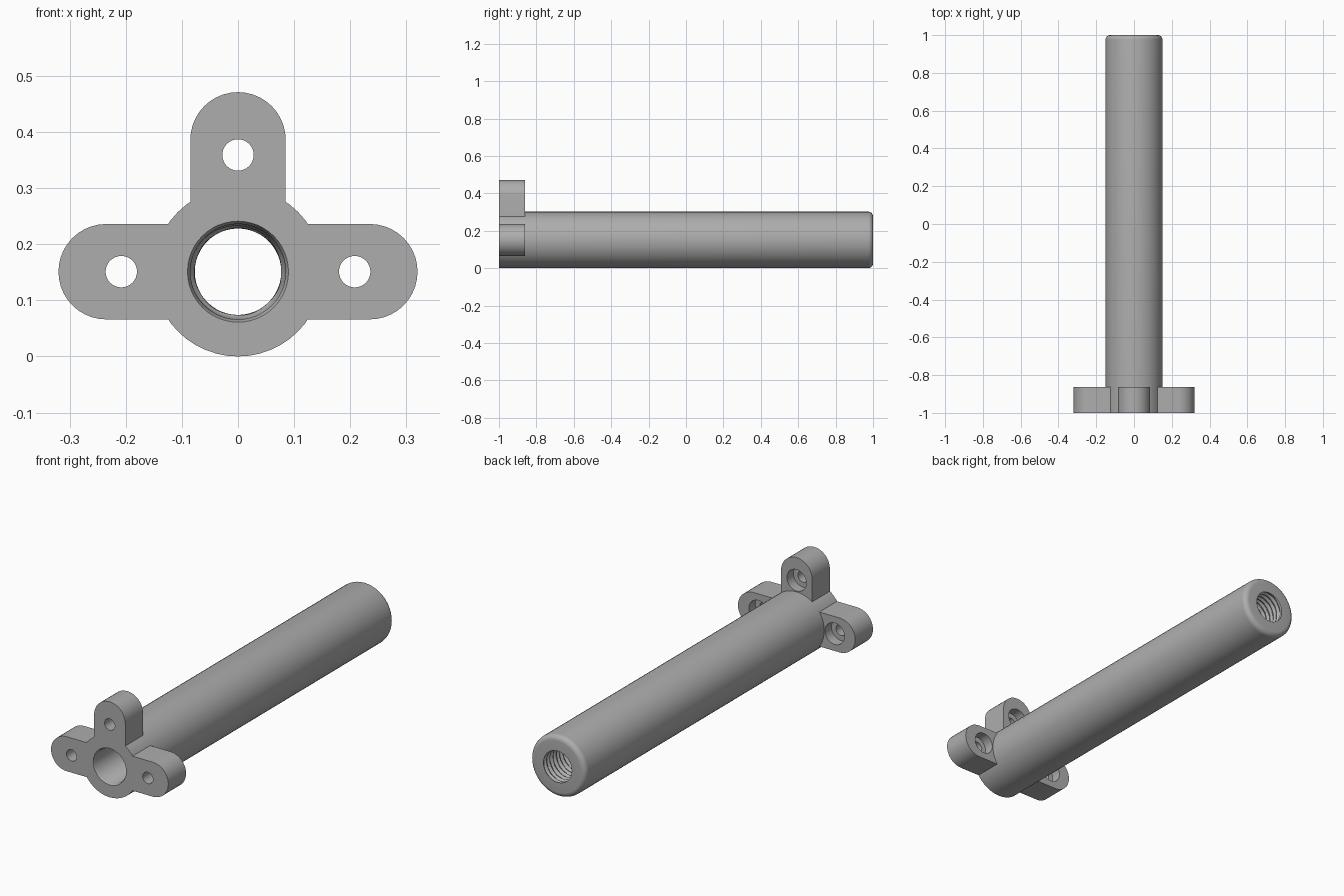
import bpy, bmesh, math
from mathutils import Vector, Matrix

cube = bpy.data.objects.get("Cube")
if cube:
    bpy.data.objects.remove(cube, do_unlink=True)

AXIS_Z = 0.151      # height of the tube axis
R = 0.151           # outer tube radius
SEG = 48
PITCH, THREAD_LEN = 0.025, 0.3

grey = bpy.data.materials.new("plain grey")
grey.use_nodes = True
colour = (0.42, 0.42, 0.42, 1)
grey.diffuse_color = colour
grey.node_tree.nodes["Principled BSDF"].inputs["Base Color"].default_value = colour


def finish(name, bm):
    bmesh.ops.recalc_face_normals(bm, faces=bm.faces)
    me = bpy.data.meshes.new(name)
    bm.to_mesh(me)
    bm.free()
    me.materials.append(grey)
    ob = bpy.data.objects.new(name, me)
    bpy.context.collection.objects.link(ob)
    return ob


def lathe(name, profile, centre, seg, ring=False, radius_at=None):
    """Turn (radius, y) points round a y axis; ring closes the profile, else the ends are capped."""
    bm = bmesh.new()
    rows = []
    for r, y in profile:
        row = []
        for i in range(seg):
            a = math.tau * i / seg
            q = radius_at(r, y, a) if radius_at else r
            row.append(bm.verts.new((centre[0] + q * math.cos(a), y, centre[1] + q * math.sin(a))))
        rows.append(row)
    pairs = list(zip(rows, rows[1:]))
    if ring:
        pairs.append((rows[-1], rows[0]))
    else:
        bm.faces.new(rows[0])
        bm.faces.new(rows[-1])
    for lo, hi in pairs:
        for i in range(seg):
            j = (i + 1) % seg
            bm.faces.new((lo[i], lo[j], hi[j], hi[i]))
    return finish(name, bm)


def boolean(target, tool, operation):
    """Apply a boolean and remove its helper."""
    mod = target.modifiers.new(operation.title(), 'BOOLEAN')
    mod.operation, mod.object, mod.solver = operation, tool, 'EXACT'
    dg = bpy.context.evaluated_depsgraph_get()
    me = bpy.data.meshes.new_from_object(target.evaluated_get(dg))
    target.modifiers.clear()
    target.data = me
    bpy.data.objects.remove(tool, do_unlink=True)


def ear(direction):
    """Round-ended lug with a screw hole, counterbored from behind."""
    out = Vector((math.cos(direction), 0, math.sin(direction)))
    side = Vector((-out.z, 0, out.x))
    centre = Vector((0, 0, AXIS_Z))
    half, tip = 0.085, 0.235
    outline = [(0.11, -half)]
    for i in range(21):
        a = math.pi * (i / 20 - 0.5)
        outline.append((tip + half * math.cos(a), half * math.sin(a)))
    outline.append((0.11, half))
    bm = bmesh.new()
    face = bm.faces.new([bm.verts.new(centre + out * u + side * v + Vector((0, -1, 0)))
                         for u, v in outline])
    new = bmesh.ops.extrude_face_region(bm, geom=[face])["geom"]
    bmesh.ops.translate(bm, vec=(0, 0.138, 0),
                        verts=[v for v in new if isinstance(v, bmesh.types.BMVert)])
    lug = finish("ear", bm)
    hole = centre + out * 0.208
    cutter = lathe("hole_cutter",
                   [(0.028, -1.1), (0.028, -0.912), (0.053, -0.912), (0.053, -0.8)],
                   (hole.x, hole.z), 32)
    cutter.hide_render = True
    boolean(lug, cutter, 'DIFFERENCE')
    return lug


# Tube profile: front mouth, outside wall, rounded back rim, threaded bore
FILLET = 0.025
MINOR, DEPTH = 0.077, 0.009
profile = [(0.09, -1), (R, -1)]
for i in range(7):
    a = math.pi / 2 * i / 6
    profile.append((R - FILLET + FILLET * math.cos(a), 1 - FILLET + FILLET * math.sin(a)))
steps = int(THREAD_LEN / PITCH) * 8
for i in range(steps + 1):
    profile.append((MINOR, 1 - THREAD_LEN * i / steps))
profile += [(0.085, 0.68), (0.085, -0.99)]


def helix(r, y, a):
    """Cut a triangular helical groove in the bore."""
    if r != MINOR or y > 0.999:
        return r
    phase = (y / PITCH + a / math.tau) % 1
    return r + DEPTH * (1 - abs(2 * phase - 1))


tube = lathe("threaded_tube_with_ears", profile, (0, AXIS_Z), SEG, ring=True, radius_at=helix)

# Three ears round the front end
for turn in range(3):
    boolean(tube, ear(turn * math.pi / 2), 'UNION')

bpy.ops.object.select_all(action='DESELECT')
tube.select_set(True)
bpy.context.view_layer.objects.active = tube
bpy.ops.object.shade_smooth_by_angle(angle=math.radians(30))
